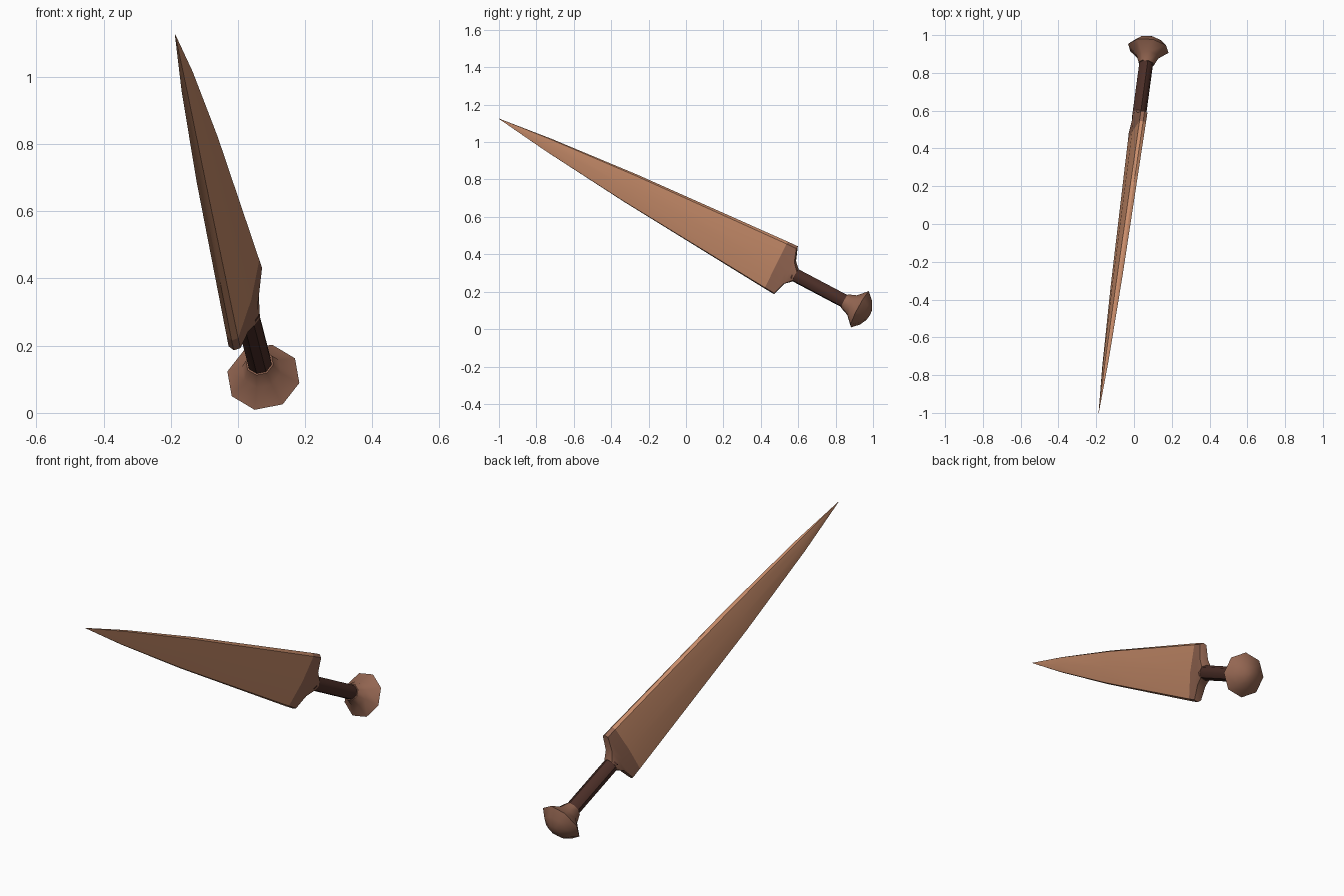
import bpy, bmesh, math
from mathutils import Vector

if "Cube" in bpy.data.objects:
    bpy.data.objects.remove(bpy.data.objects["Cube"])

# Dagger frame: tip point, axis from tip to pommel, blade width and thickness directions
TIP = Vector((-0.187, -1.0, 1.125))
AXIS = Vector((0.136, 1.0, -0.528)).normalized()
WIDE = Vector((0.07, 0.13, 0.258))
WIDE = (WIDE - AXIS * WIDE.dot(AXIS)).normalized()
THICK = AXIS.cross(WIDE)


def material(name, rgb):
    m = bpy.data.materials.new(name)
    m.diffuse_color = (*rgb, 1)
    m.use_nodes = True
    m.node_tree.nodes["Principled BSDF"].inputs["Base Color"].default_value = m.diffuse_color
    return m


copper = material("bright copper", (0.58, 0.265, 0.145))
bronze = material("dull bronze", (0.30, 0.135, 0.085))
leather = material("dark leather", (0.07, 0.027, 0.02))


def round_ring(t, r):
    """Eight-sided circle at distance t from the tip."""
    return t, [(r * math.cos(k * math.pi / 4), r * math.sin(k * math.pi / 4)) for k in range(8)]


def flat_ring(t, w, h):
    """Flattened eight-sided blade section: half width w, half thickness h."""
    a, b = 0.93 * w, 0.68 * h
    return t, [(w, 0), (a, b), (0, h), (-a, b), (-w, 0), (-a, -b), (0, -h), (a, -b)]


def loft(name, rings, mat):
    bm = bmesh.new()
    loops = [[bm.verts.new(TIP + AXIS * t + WIDE * u + THICK * v) for u, v in pts]
             for t, pts in rings]
    for a, b in zip(loops, loops[1:]):
        for i in range(8):
            j = (i + 1) % 8
            bm.faces.new((a[i], a[j], b[j], b[i]))
    bm.faces.new(loops[0])
    bm.faces.new(loops[-1])
    bmesh.ops.remove_doubles(bm, verts=bm.verts, dist=1e-5)
    bmesh.ops.recalc_face_normals(bm, faces=bm.faces)
    me = bpy.data.meshes.new(name)
    bm.to_mesh(me)
    bm.free()
    me.materials.append(mat)
    ob = bpy.data.objects.new(name, me)
    bpy.context.collection.objects.link(ob)
    bpy.ops.object.select_all(action='DESELECT')
    ob.select_set(True)
    bpy.context.view_layer.objects.active = ob
    bpy.ops.object.shade_smooth_by_angle(angle=math.radians(45))
    return ob


# Long tapering blade
loft("blade", [flat_ring(0.0, 0.0008, 0.0008), flat_ring(0.3, 0.037, 0.013),
               flat_ring(0.8, 0.083, 0.021), flat_ring(1.69, 0.144, 0.026)], copper)

# Guard collar narrowing from the blade into the grip
loft("guard", [flat_ring(1.69, 0.144, 0.026), flat_ring(1.748, 0.147, 0.027),
               flat_ring(1.772, 0.07, 0.033), round_ring(1.806, 0.038)], bronze)

# Grip
loft("grip", [round_ring(1.79, 0.037), round_ring(2.12, 0.037)], leather)

# Flared pommel with a domed end
loft("pommel", [round_ring(2.105, 0.042), round_ring(2.15, 0.06), round_ring(2.198, 0.111),
                round_ring(2.234, 0.075), round_ring(2.255, 0.035), round_ring(2.26, 0.008)], bronze)
